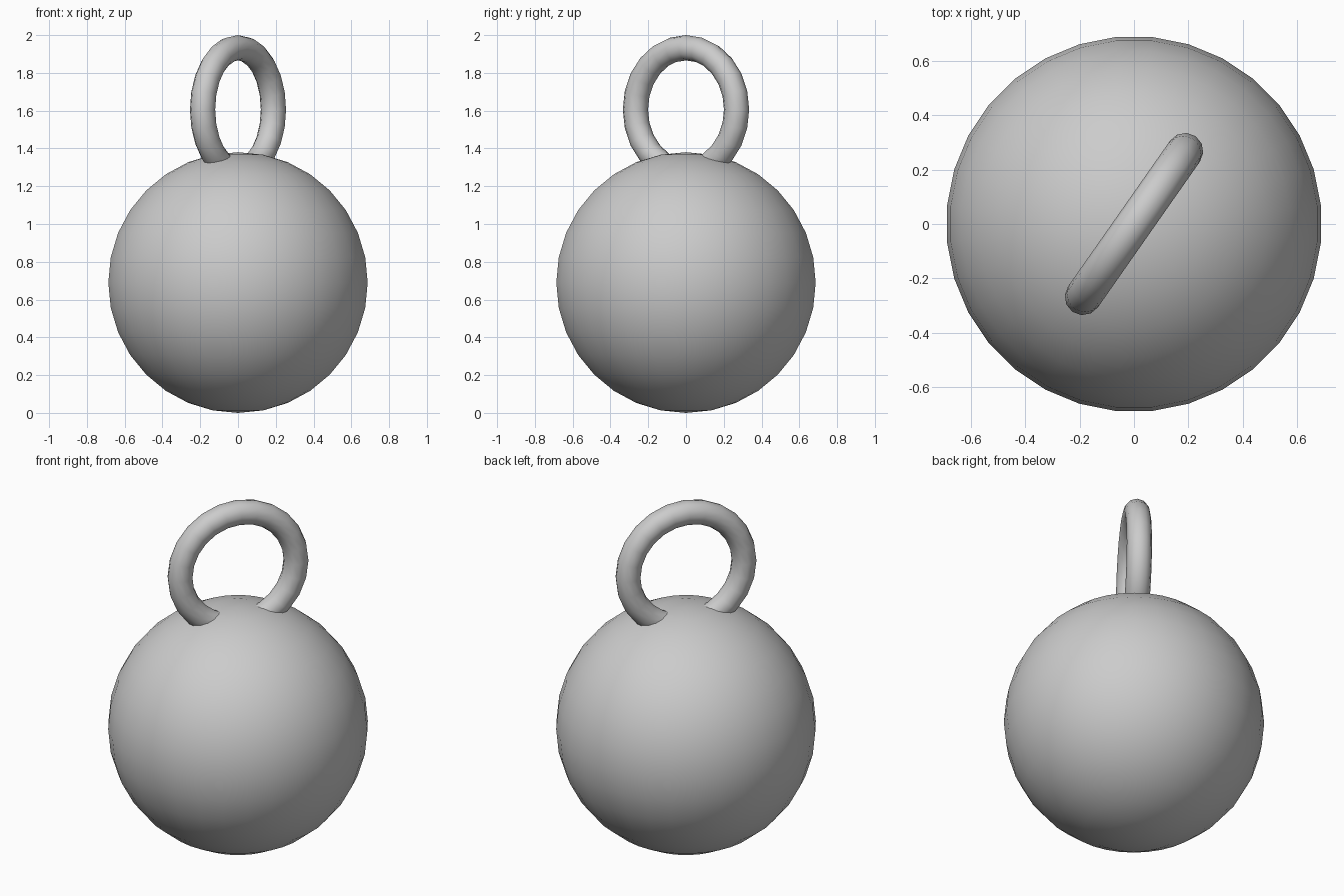
import bpy
import math

cube = bpy.data.objects.get("Cube")
if cube:
    bpy.data.objects.remove(cube, do_unlink=True)

BALL_RADIUS = 0.69
TUBE_RADIUS = 0.067
RING_RADIUS = 0.327
RING_TURN = math.radians(55)

grey = bpy.data.materials.new("plain_grey")
grey.use_nodes = True
colour = (0.6, 0.6, 0.6, 1)
grey.diffuse_color = colour
grey.node_tree.nodes["Principled BSDF"].inputs["Base Color"].default_value = colour


def finish(name):
    """Name, colour and smooth the newest object."""
    obj = bpy.context.object
    obj.name = name
    obj.data.materials.append(grey)
    bpy.ops.object.shade_smooth()
    return obj


# Round body, turned half a segment so a flat side faces each axis
bpy.ops.mesh.primitive_uv_sphere_add(
    segments=32, ring_count=16, radius=BALL_RADIUS,
    location=(0, 0, BALL_RADIUS), rotation=(0, 0, math.pi / 32))
finish("ball")

# Upright ring sunk into the top of the ball, set diagonally
bpy.ops.mesh.primitive_torus_add(
    major_segments=24, minor_segments=12,
    major_radius=RING_RADIUS, minor_radius=TUBE_RADIUS,
    location=(0, 0, 2 - RING_RADIUS - TUBE_RADIUS),
    rotation=(math.pi / 2, 0, RING_TURN))
finish("hanging_ring")
